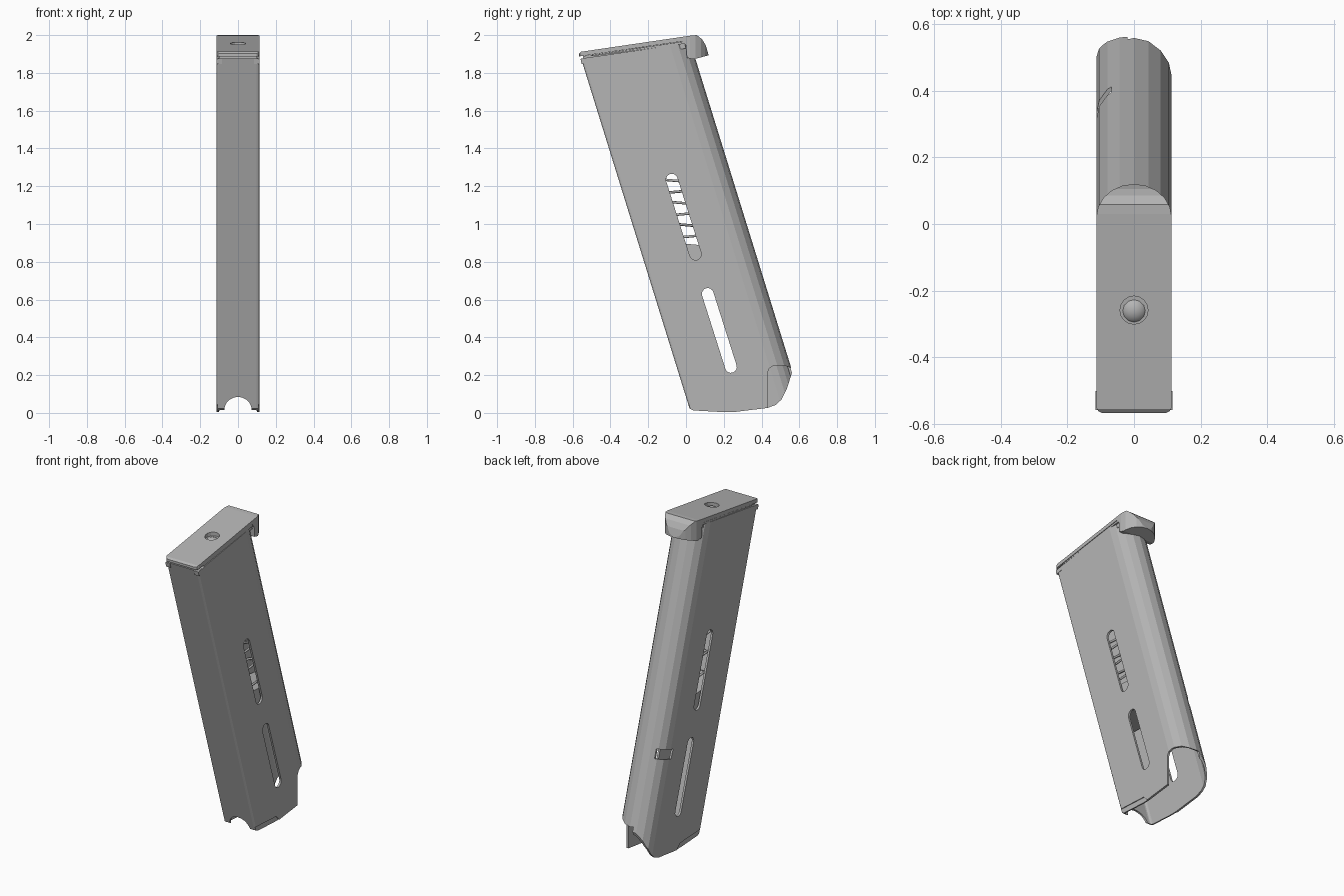
import bpy, bmesh
from math import sin, cos, pi, radians
from mathutils import Vector

if "Cube" in bpy.data.objects:
    bpy.data.objects.remove(bpy.data.objects["Cube"], do_unlink=True)

GREY = (0.46, 0.46, 0.46, 1)
steel = bpy.data.materials.new("steel_grey")
steel.use_nodes = True
steel.diffuse_color = GREY
steel.node_tree.nodes["Principled BSDF"].inputs["Base Color"].default_value = GREY

LEAN = -0.31          # y shift per unit of height
HALF = 0.113          # half width of the case


def front(z):
    return 0.026 + LEAN * z


def back(z):
    return 0.631 + LEAN * z


def loft(name, lower, upper):
    """Closed solid between two matching loops."""
    bm = bmesh.new()
    a = [bm.verts.new(p) for p in lower]
    b = [bm.verts.new(p) for p in upper]
    bm.faces.new(a)
    bm.faces.new(b)
    for i in range(len(a)):
        j = (i + 1) % len(a)
        bm.faces.new((a[i], a[j], b[j], b[i]))
    bmesh.ops.recalc_face_normals(bm, faces=bm.faces)
    mesh = bpy.data.meshes.new(name)
    bm.to_mesh(mesh)
    bm.free()
    mesh.materials.append(steel)
    obj = bpy.data.objects.new(name, mesh)
    bpy.context.collection.objects.link(obj)
    return obj


def side_prism(name, profile, x0, x1):
    return loft(name, [(x0, y, z) for y, z in profile], [(x1, y, z) for y, z in profile])


def upright(name, plan, z0, z1, lean=0.0):
    return loft(name, [(x, y + lean * z0, z0) for x, y in plan],
                [(x, y + lean * z1, z1) for x, y in plan])


def boolean(obj, cutter, operation="DIFFERENCE"):
    cutter.hide_render = True
    mod = obj.modifiers.new("cut", "BOOLEAN")
    mod.operation, mod.object, mod.solver = operation, cutter, "EXACT"
    bpy.context.view_layer.objects.active = obj
    bpy.ops.object.modifier_apply(modifier=mod.name)
    bpy.data.objects.remove(cutter, do_unlink=True)


def case_plan(inset):
    """Rounded back, small rounded front corners."""
    w, y0, r = HALF - inset, 0.026 + inset, 0.014
    pts = [(w * cos(pi * i / 8), 0.631 - HALF + w * sin(pi * i / 8)) for i in range(9)]
    for side, start in ((-1, pi), (1, 1.5 * pi)):
        pts += [(side * (w - r) + r * cos(start + pi * k / 6),
                 y0 + r + r * sin(start + pi * k / 6)) for k in range(4)]
    return pts


def stadium(p, q, r):
    p, q = Vector(p), Vector(q)
    d = (q - p).normalized()
    n = Vector((-d.y, d.x))
    arc = [pi * i / 8 for i in range(9)]
    return ([tuple(q + r * (n * cos(t) + d * sin(t))) for t in arc] +
            [tuple(p - r * (n * cos(t) + d * sin(t))) for t in arc])


# Hollow leaning case, trimmed by its side outline
case = upright("case", case_plan(0), -0.1, 2.1, LEAN)
boolean(case, upright("hollow", case_plan(0.013), -0.2, 2.2, LEAN))
outline = [(-0.7, 1.855), (0.08, 1.968), (0.3, 1.968), (0.7, 0.8), (0.57, 0.25),
           (0.56, 0.21), (0.535, 0.13), (0.505, 0.07), (0.475, 0.042), (0.43, 0.026),
           (0.25, 0.004), (0.2, 0.004), (0.04, 0.013), (0.015, 0.025), (-0.1, 0.025)]
boolean(case, side_prism("trim", outline, -0.3, 0.3), "INTERSECT")

# Mouth relief on one side and thumb notch in the front
relief = [(0.432, -0.1), (0.432, 0.215), (0.442, 0.238), (0.465, 0.25),
          (0.52, 0.252), (0.575, 0.23), (0.8, 0.2), (0.8, -0.1)]
boolean(case, side_prism("relief", relief, -0.02, 0.3))
notch = [(0.073 * cos(2 * pi * i / 20), 0.012 + 0.073 * sin(2 * pi * i / 20)) for i in range(20)]
boolean(case, loft("notch", [(x, -0.1, z) for x, z in notch], [(x, 0.15, z) for x, z in notch]))

# Pressed steps beside the mouth
step = [(-0.1, -0.1), (-0.1, 0.047), (0.05, 0.045), (0.22, 0.036), (0.25, 0.005), (0.25, -0.1)]
for s in (-1, 1):
    boolean(case, side_prism("step", step, s * (HALF - 0.005), s * 0.3))

# Long slots through both sides
for p, q in (((-0.075, 1.235), (0.05, 0.84)), ((0.115, 0.63), (0.238, 0.243))):
    boolean(case, side_prism("slot", stadium(p, q, 0.031), -0.3, 0.3))

# Small catch window on the rounded back
window = [(0.31, 0.60), (0.29, 0.655), (0.5, 0.715), (0.52, 0.66)]
boolean(case, side_prism("window", window, -0.3, -0.068))

# Base plate with a rounded rear lip
plate_side = [(-0.566, 1.887), (-0.566, 1.902), (-0.555, 1.912), (0.03, 1.998), (0.058, 2.0),
              (0.085, 1.978), (0.105, 1.945), (0.12, 1.893), (0.04, 1.872), (0.005, 1.88),
              (0.0, 1.945), (-0.02, 1.967)]
plate = side_prism("base_plate", plate_side, -0.3, 0.3)
plate_plan = [(HALF * cos(pi * i / 10), 0.02 + 0.1 * sin(pi * i / 10)) for i in range(11)]
plate_plan += [(-HALF, -0.55), (-0.107, -0.561), (-0.096, -0.566),
               (0.096, -0.566), (0.107, -0.561), (HALF, -0.55)]
boolean(plate, upright("plan_trim", plate_plan, 1.7, 2.2), "INTERSECT")
ring = [(0.042 * cos(2 * pi * i / 16), -0.258 + 0.042 * sin(2 * pi * i / 16)) for i in range(16)]
boolean(plate, upright("button_hole", ring, 1.8, 2.2))

# Narrow neck filling the seam under the plate
side_prism("plate_neck", [(-0.545, 1.845), (-0.545, 1.889), (-0.01, 1.968), (0.0, 1.93)],
           -0.1, 0.1)

# Guide rails and front hooks
for s, label in ((-1, "right"), (1, "left")):
    side_prism(label + "_rail", [(-0.5, 1.888), (-0.5, 1.895), (0.0, 1.968), (0.0, 1.955)],
               s * 0.098, s * 0.111)
    side_prism(label + "_hook", [(-0.553, 1.846), (-0.558, 1.874), (-0.5, 1.883), (-0.5, 1.856)],
               s * 0.085, s * (HALF + 0.002))

# Domed button in the plate
bpy.ops.mesh.primitive_uv_sphere_add(segments=12, ring_count=8, radius=0.041,
                                     location=(0, -0.258, 1.915))
button = bpy.context.object
button.name = "button"
button.scale.z = 0.75
button.rotation_euler.x = radians(8)
button.data.materials.append(steel)
bpy.ops.object.shade_smooth_by_angle(angle=radians(40))

# Follower block inside the case
side_prism("follower", [(front(0.68) + 0.03, 0.68), (back(0.68) - 0.07, 0.68),
                        (back(0.9) - 0.07, 0.87), (front(0.9) + 0.03, 0.915)], -0.085, 0.085)

# Rounded rectangular coil spring
curve = bpy.data.curves.new("spring", "CURVE")
curve.dimensions = "3D"
curve.bevel_depth = 0.007
curve.bevel_resolution = 1
corners = [(-0.06, 0.04), (0.06, 0.04), (0.085, 0.08), (0.085, 0.5),
           (0.06, 0.54), (-0.06, 0.54), (-0.085, 0.5), (-0.085, 0.08)]
fractions = (0, 0.09, 0.13, 0.46, 0.5, 0.59, 0.63, 0.96)
path = []
for turn in range(8):
    for (x, y), f in zip(corners, fractions):
        z = 0.9 + 0.118 * (turn + f)
        path.append((x, y + front(z), z, 1))
spline = curve.splines.new("POLY")
spline.points.add(len(path) - 1)
for point, co in zip(spline.points, path):
    point.co = co
curve.materials.append(steel)
bpy.context.collection.objects.link(bpy.data.objects.new("spring", curve))
